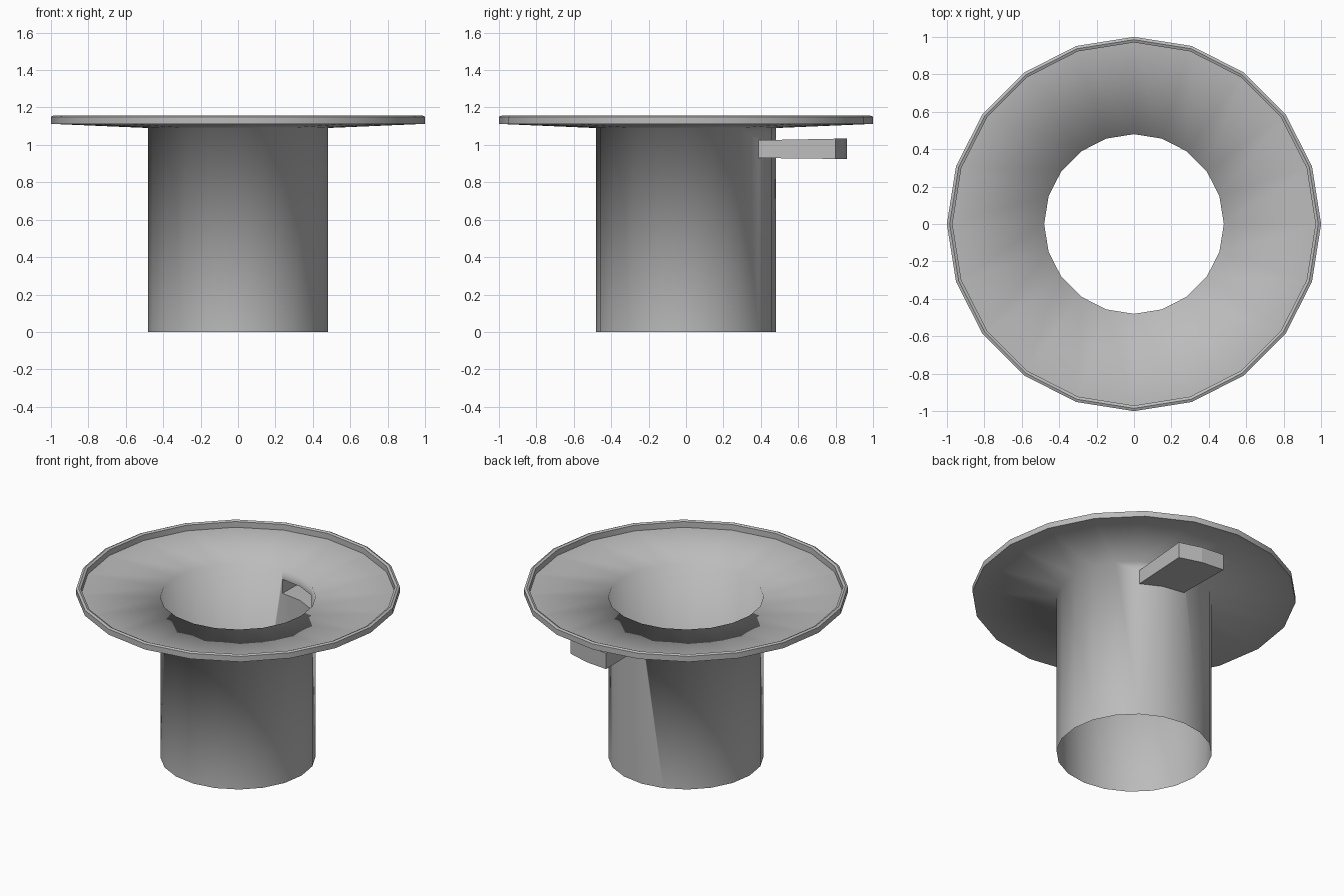
import bpy, bmesh
from math import cos, sin, radians
from mathutils import Vector

cube = bpy.data.objects.get("Cube")
if cube:
    bpy.data.objects.remove(cube)

SIDES = 20
RADIUS, TOP = 0.48, 1.09
SLOT_LOW, SLOT_HIGH = 0.93, 1.025

grey = bpy.data.materials.new("plain grey")
grey.use_nodes = True
grey.diffuse_color = (0.5, 0.5, 0.5, 1)
grey.node_tree.nodes["Principled BSDF"].inputs["Base Color"].default_value = grey.diffuse_color


def polar(radius, i, z):
    a = radians(360 / SIDES * i)
    return Vector((radius * cos(a), radius * sin(a), z))


def finish(bm, name):
    mesh = bpy.data.meshes.new(name)
    bm.to_mesh(mesh)
    bm.free()
    obj = bpy.data.objects.new(name, mesh)
    obj.data.materials.append(grey)
    bpy.context.collection.objects.link(obj)
    return obj


# Thin tube flaring into a wide flange, with a two-facet slot at the back
SLOT_COLUMNS = (3, 4, 5)
bm = bmesh.new()
columns = []
for i in range(SIDES):
    heights = [0, SLOT_LOW, SLOT_HIGH, TOP] if i in SLOT_COLUMNS else [0, TOP]
    columns.append([bm.verts.new(polar(RADIUS, i, z)) for z in heights])
edge_ring = [bm.verts.new(polar(0.995, i, 1.112)) for i in range(SIDES)]

for i in range(SIDES):
    j = (i + 1) % SIDES
    a, b = columns[i], columns[j]
    if i in SLOT_COLUMNS[:-1]:
        for k in (0, 2):
            bm.faces.new((a[k], b[k], b[k + 1], a[k + 1]))
    else:
        bm.faces.new([a[0]] + b + a[:0:-1])
    bm.faces.new((a[-1], b[-1], edge_ring[j], edge_ring[i]))
for f in bm.faces:
    f.smooth = True
finish(bm, "tube_and_flange")

# Raised lip around the flange
bm = bmesh.new()
profile = [(0.97, 1.111), (1.0, 1.112), (1.0, 1.15), (0.985, 1.157), (0.97, 1.15)]
rings = [[bm.verts.new(polar(r, i, z)) for i in range(SIDES)] for r, z in profile]
for lower, upper in zip(rings, rings[1:] + rings[:1]):
    for i in range(SIDES):
        j = (i + 1) % SIDES
        bm.faces.new((lower[i], lower[j], upper[j], upper[i]))
rim = finish(bm, "rim_lip")
bpy.ops.object.select_all(action="DESELECT")
rim.select_set(True)
bpy.context.view_layer.objects.active = rim
bpy.ops.object.shade_smooth_by_angle(angle=radians(35))

# Hollow pocket leading out of the slot, closed at its curved outer end
bm = bmesh.new()
ends = [(0.31, 0.80), (0.16, 0.845), (0, 0.86)]
inner, outer = [], []
for i, (x, y) in zip(SLOT_COLUMNS, ends):
    inner.append([bm.verts.new(polar(RADIUS, i, z)) for z in (SLOT_LOW, SLOT_HIGH)])
    outer.append([bm.verts.new((x, y, z)) for z in (SLOT_LOW - 0.005, SLOT_HIGH + 0.008)])
for k in range(2):
    bm.faces.new((outer[k][0], outer[k + 1][0], outer[k + 1][1], outer[k][1]))
    bm.faces.new((inner[k][0], inner[k + 1][0], outer[k + 1][0], outer[k][0]))
    bm.faces.new((inner[k][1], outer[k][1], outer[k + 1][1], inner[k + 1][1]))
bm.faces.new((inner[0][0], outer[0][0], outer[0][1], inner[0][1]))
bm.faces.new((inner[2][0], inner[2][1], outer[2][1], outer[2][0]))
finish(bm, "side_pocket")
